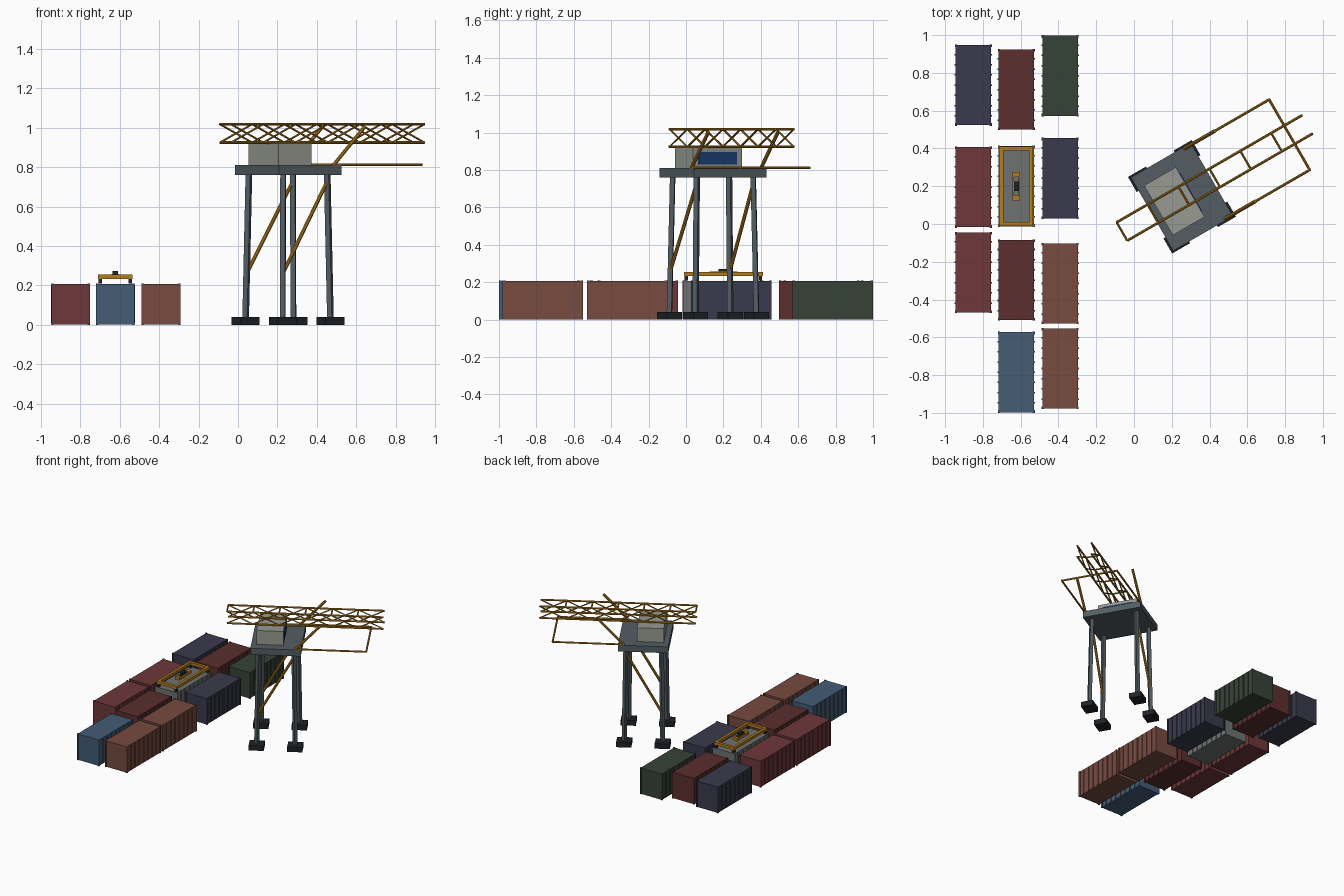
import bpy, bmesh
from math import radians
from mathutils import Matrix, Vector

if "Cube" in bpy.data.objects:
    bpy.data.objects.remove(bpy.data.objects["Cube"])

MATS = {}


def material(name, rgb):
    m = bpy.data.materials.new(name)
    m.diffuse_color = [(c / 255) ** 2.2 for c in rgb] + [1]
    m.use_nodes = True
    m.node_tree.nodes["Principled BSDF"].inputs["Base Color"].default_value = m.diffuse_color
    MATS[name] = m


for n, c in {
    "gold": (176, 124, 36), "steel": (84, 94, 100), "rubber": (36, 40, 44),
    "cabin": (150, 152, 144), "glass": (34, 66, 116), "navy": (60, 60, 78),
    "maroon": (92, 50, 50), "green": (58, 68, 58), "red": (110, 58, 60),
    "grey": (110, 114, 112), "brown": (118, 76, 66), "blue": (70, 92, 116),
}.items():
    material(n, c)


def box(bm, centre, size):
    bmesh.ops.create_cube(bm, size=1, matrix=Matrix.Translation(centre) @ Matrix.Diagonal((*size, 1)))


def bar(bm, a, b, width, sides=8):
    # Prism of given width running from a to b
    a, b = Vector(a), Vector(b)
    d = b - a
    turn = d.to_track_quat('Z', 'Y').to_matrix().to_4x4()
    if sides == 4:
        m = Matrix.Translation((a + b) / 2) @ turn @ Matrix.Diagonal((width, width, d.length, 1))
        bmesh.ops.create_cube(bm, size=1, matrix=m)
    else:
        bmesh.ops.create_cone(bm, cap_ends=True, segments=sides, radius1=width / 2, radius2=width / 2,
                              depth=d.length, matrix=Matrix.Translation((a + b) / 2) @ turn)


def finish(bm, name, mat, matrix=None):
    me = bpy.data.meshes.new(name)
    bm.to_mesh(me)
    bm.free()
    me.materials.append(MATS[mat])
    ob = bpy.data.objects.new(name, me)
    bpy.context.collection.objects.link(ob)
    if matrix:
        ob.matrix_world = matrix
    return ob


# Containers: corner posts, rails and side ribs around an inset body
W, L, H = 0.198, 0.43, 0.21


def container(name, x, y, mat):
    bm = bmesh.new()
    box(bm, (0, 0, H / 2), (W - 0.010, L - 0.006, H - 0.004))
    for sx in (-1, 1):
        for sy in (-1, 1):
            box(bm, (sx * (W / 2 - 0.007), sy * (L / 2 - 0.007), H / 2), (0.012, 0.014, H))
        for i in range(7):
            box(bm, (sx * (W / 2 - 0.005), (i - 3) * 0.054, H / 2), (0.010, 0.008, H - 0.012))
    finish(bm, name, mat, Matrix.Translation((x, y, 0)))


LEFT, MID, RIGHT = -0.85, -0.623, -0.391
for i, (x, y, mat) in enumerate([
    (LEFT, 0.735, "navy"), (MID, 0.712, "maroon"), (RIGHT, 0.785, "green"),
    (LEFT, 0.195, "red"), (MID, 0.20, "grey"), (RIGHT, 0.242, "navy"),
    (LEFT, -0.257, "red"), (MID, -0.297, "maroon"), (RIGHT, -0.315, "brown"),
    (MID, -0.785, "blue"), (RIGHT, -0.765, "brown"),
]):
    container(f"container_{i + 1}", x, y, mat)

# Lifting spreader resting on the grey container
SP = Matrix.Translation((MID, 0.20, 0))
bm = bmesh.new()
for s in (-1, 1):
    box(bm, (s * 0.078, 0, 0.244), (0.02, 0.42, 0.022))
    box(bm, (0, s * 0.20, 0.244), (0.176, 0.022, 0.022))
    box(bm, (s * 0.016, 0, 0.246), (0.008, 0.15, 0.022))
    box(bm, (0, s * 0.062, 0.246), (0.038, 0.026, 0.024))
finish(bm, "spreader_frame", "gold", SP)
bm = bmesh.new()
for sx in (-1, 1):
    for sy in (-1, 1):
        box(bm, (sx * 0.076, sy * 0.198, 0.222), (0.018, 0.018, 0.026))
box(bm, (0, 0, 0.257), (0.026, 0.05, 0.03))
finish(bm, "spreader_locks", "rubber", SP)

# Crane, built along its own x axis and turned 30 degrees
CRANE = Matrix.Translation((0.254, 0.144, 0)) @ Matrix.Rotation(radians(30), 4, 'Z')
SIGNS = [(a, b) for a in (-1, 1) for b in (-1, 1)]

bm = bmesh.new()
for a, b in SIGNS:
    box(bm, (a * 0.14, b * 0.188, 0.02), (0.11, 0.092, 0.04))
finish(bm, "crane_feet", "rubber", CRANE)

bm = bmesh.new()
for a, b in SIGNS:
    bar(bm, (a * 0.14, b * 0.188, 0.03), (a * 0.129, b * 0.174, 0.77), 0.026, 4)
finish(bm, "crane_legs", "steel", CRANE)

bm = bmesh.new()
for s in (-1, 1):
    bar(bm, (-0.137, s * 0.184, 0.26), (0.13, s * 0.175, 0.73), 0.02)
finish(bm, "leg_braces", "gold", CRANE)

bm = bmesh.new()
box(bm, (0, 0, 0.785), (0.366, 0.448, 0.05))
finish(bm, "crane_deck", "steel", CRANE)

# Machine cabin with its window facing the boom end
bm = bmesh.new()
box(bm, (-0.047, 0, 0.864), (0.194, 0.304, 0.112))
finish(bm, "cabin", "cabin", CRANE)
bm = bmesh.new()
box(bm, (0.051, 0, 0.863), (0.008, 0.234, 0.066))
finish(bm, "cabin_window", "glass", CRANE)

# Boom: two lattice trusses with cross ties
U0, STEP, N, Z0, Z1 = -0.367, 0.189, 6, 0.925, 1.018
bm = bmesh.new()
for s in (-1, 1):
    v = s * 0.056
    for z in (Z0, Z1):
        bar(bm, (U0, v, z), (U0 + N * STEP, v, z), 0.014)
    for i in range(N):
        u = U0 + i * STEP
        bar(bm, (u, v, Z0), (u + STEP, v, Z1), 0.010, 6)
        bar(bm, (u, v, Z1), (u + STEP, v, Z0), 0.010, 6)
for i in range(N):
    u = U0 + i * STEP
    bar(bm, (u, -0.056, Z1), (u, 0.056, Z1), 0.012)
finish(bm, "boom_trusses", "gold", CRANE)

# Outrigger frame at deck level and its raised struts
bm = bmesh.new()
for s in (-1, 1):
    bar(bm, (0.14, s * 0.215, 0.812), (0.662, s * 0.215, 0.812), 0.014)
bar(bm, (0.657, -0.215, 0.812), (0.657, 0.215, 0.812), 0.014)
finish(bm, "outrigger_frame", "gold", CRANE)
bm = bmesh.new()
for s in (-1, 1):
    bar(bm, (0.14, s * 0.215, 0.808), (0.325, s * 0.215, 1.005), 0.02)
finish(bm, "outrigger_struts", "gold", CRANE)
